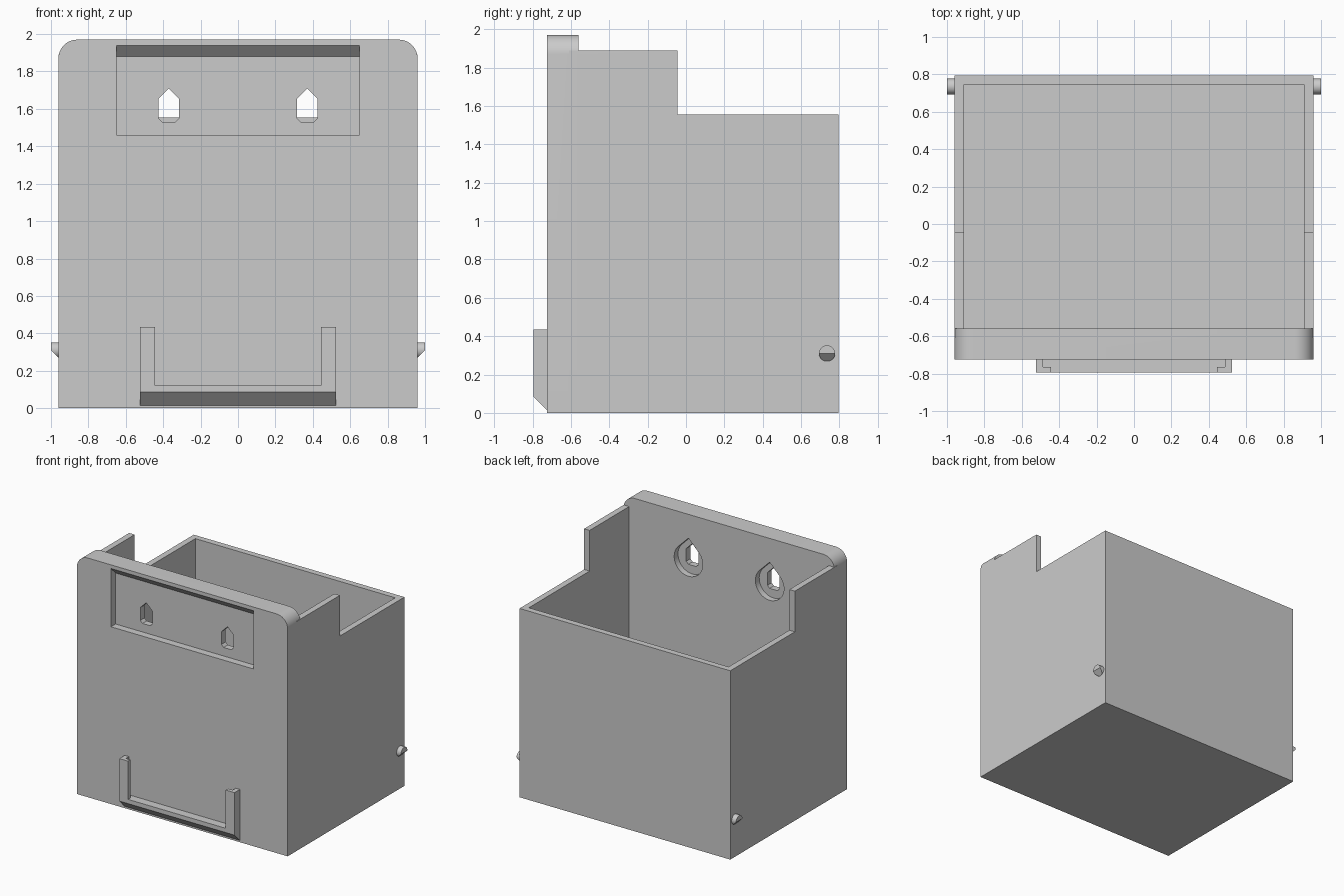
import bpy, bmesh, math
from mathutils import Vector

if "Cube" in bpy.data.objects:
    bpy.data.objects.remove(bpy.data.objects["Cube"])

grey = bpy.data.materials.new("plain_grey")
grey.use_nodes = True
GREY = (0.6, 0.6, 0.6, 1)
grey.diffuse_color = GREY
grey.node_tree.nodes["Principled BSDF"].inputs["Base Color"].default_value = GREY


def finish(name, bm):
    bmesh.ops.recalc_face_normals(bm, faces=bm.faces)
    mesh = bpy.data.meshes.new(name)
    bm.to_mesh(mesh)
    bm.free()
    mesh.materials.append(grey)
    obj = bpy.data.objects.new(name, mesh)
    bpy.context.collection.objects.link(obj)
    return obj


def prism(name, profile, axis, start, end):
    """Extrude a closed 2D profile along one axis from start to end."""
    bm = bmesh.new()
    place = {"x": lambda a, b: (start, a, b),
             "y": lambda a, b: (a, start, b),
             "z": lambda a, b: (a, b, start)}[axis]
    face = bm.faces.new([bm.verts.new(place(a, b)) for a, b in profile])
    new = bmesh.ops.extrude_face_region(bm, geom=[face])["geom"]
    step = Vector([end - start if axis == c else 0 for c in "xyz"])
    bmesh.ops.translate(bm, vec=step, verts=[v for v in new if isinstance(v, bmesh.types.BMVert)])
    return finish(name, bm)


def arc(cx, cz, r, a0, a1, n):
    angles = [math.radians(a0 + (a1 - a0) * i / n) for i in range(n + 1)]
    return [(cx + r * math.cos(a), cz + r * math.sin(a)) for a in angles]


def rect(a0, a1, b0, b1):
    return [(a0, b0), (a1, b0), (a1, b1), (a0, b1)]


def select_only(obj):
    bpy.ops.object.select_all(action="DESELECT")
    obj.select_set(True)
    bpy.context.view_layer.objects.active = obj


def combine(obj, tool, operation):
    mod = obj.modifiers.new(tool.name, "BOOLEAN")
    mod.operation, mod.solver, mod.object = operation, "EXACT", tool
    select_only(obj)
    bpy.ops.object.modifier_apply(modifier=mod.name)
    bpy.data.objects.remove(tool)


W = 0.96                       # half width
FRONT, INNER, BACK = -0.725, -0.56, 0.795
TOP, R = 1.97, 0.1

# Thick mounting panel with rounded top corners
panel = [(-W, 0), (W, 0)] + arc(W - R, TOP - R, R, 0, 90, 12) + arc(R - W, TOP - R, R, 90, 180, 12)
body = prism("bin_body", panel, "y", FRONT, INNER)

# Stepped bin behind the panel, then hollowed out
steps = [(INNER - 0.05, 0), (BACK, 0), (BACK, 1.555), (-0.045, 1.555),
         (-0.045, 1.89), (INNER - 0.05, 1.89)]
combine(body, prism("bin_block", steps, "x", -W, W), "UNION")
combine(body, prism("cavity", rect(-0.91, 0.91, INNER, 0.745), "z", 0.05, 2.2), "DIFFERENCE")

# Shallow front recess with a sloping upper edge
recess = [(FRONT - 0.06, 1.46), (-0.665, 1.46), (-0.665, 1.88), (FRONT - 0.06, 2.0)]
combine(body, prism("recess", recess, "x", -0.65, 0.65), "DIFFERENCE")

# Screw slots with teardrop counterbores on the inside
for x in (-0.37, 0.37):
    slot = [(x - 0.035, 1.53), (x + 0.035, 1.53), (x + 0.055, 1.55), (x + 0.055, 1.655),
            (x, 1.71), (x - 0.055, 1.655), (x - 0.055, 1.55)]
    combine(body, prism("screw_slot", slot, "y", -0.8, -0.5), "DIFFERENCE")
    drop = [(x, 1.59 + 0.13 * math.sqrt(2))] + arc(x, 1.59, 0.13, 135, 405, 32)
    combine(body, prism("counterbore", drop, "y", INNER - 0.05, -0.5), "DIFFERENCE")

select_only(body)
bpy.ops.object.shade_smooth_by_angle(angle=math.radians(30))

# U-shaped label holder: chamfered bottom bar and two lipped arms
bar = [(FRONT, 0.015), (FRONT, 0.12), (-0.795, 0.12), (-0.795, 0.085)]
holder = prism("label_holder", bar, "x", -0.525, 0.525)
for s in (-1, 1):
    arm = [(s * 0.525, FRONT), (s * 0.525, -0.795), (s * 0.445, -0.795),
           (s * 0.445, -0.765), (s * 0.487, -0.765), (s * 0.487, FRONT)]
    combine(holder, prism("holder_arm", arm, "z", 0.1, 0.435), "UNION")

# Side pegs, sloped underneath
for s, side in ((-1, "right"), (1, "left")):
    peg = prism(side + "_peg", arc(0.735, 0.31, 0.042, 0, 345, 23), "x", s * W, s)
    bm = bmesh.new()
    bm.from_mesh(peg.data)
    cut = bmesh.ops.bisect_plane(bm, geom=bm.verts[:] + bm.edges[:] + bm.faces[:],
                                 plane_co=(s, 0, 0.31), plane_no=(s, 0, -1), clear_outer=True)
    rim = [e for e in cut["geom_cut"] if isinstance(e, bmesh.types.BMEdge)]
    bmesh.ops.holes_fill(bm, edges=rim)
    bmesh.ops.recalc_face_normals(bm, faces=bm.faces)
    bm.to_mesh(peg.data)
    bm.free()
    select_only(peg)
    bpy.ops.object.shade_smooth_by_angle(angle=math.radians(30))
